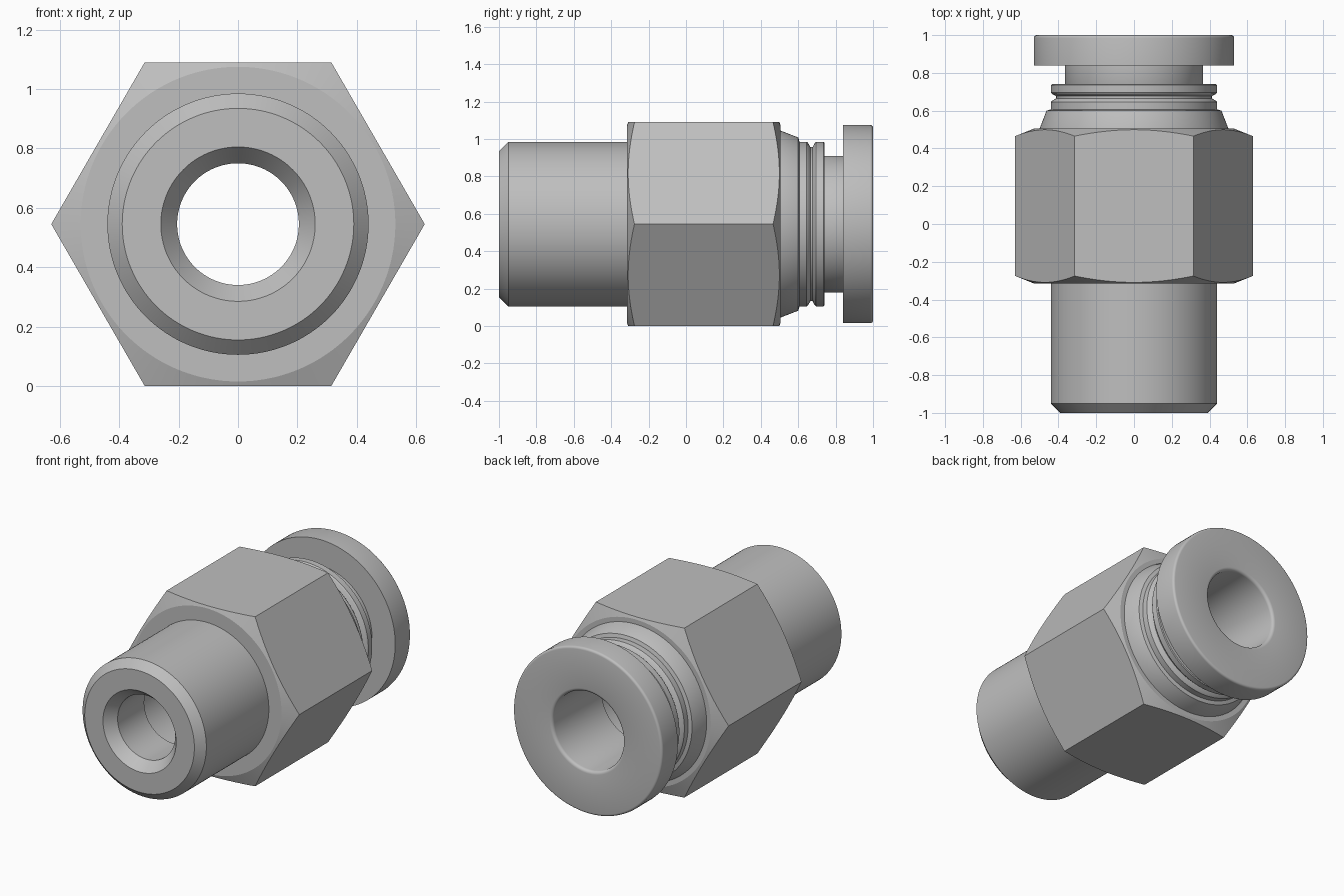
import bpy
import bmesh
import math

AXIS_Z = 0.545  # height of the bore axis

old = bpy.data.objects.get("Cube")
if old:
    bpy.data.objects.remove(old, do_unlink=True)

metal = bpy.data.materials.new("satin_grey_metal")
metal.use_nodes = True
grey = (0.52, 0.52, 0.52, 1)
metal.diffuse_color = grey
metal.node_tree.nodes["Principled BSDF"].inputs["Base Color"].default_value = grey


def lathe(name, profile, sides=128):
    """Turn a closed (radius, y) profile about the bore axis."""
    bm = bmesh.new()
    rings = []
    for i in range(sides):
        a = 2 * math.pi * i / sides
        rings.append([bm.verts.new((r * math.cos(a), y, AXIS_Z + r * math.sin(a)))
                      for r, y in profile])
    count = len(profile)
    for i in range(sides):
        a, b = rings[i], rings[(i + 1) % sides]
        for j in range(count):
            k = (j + 1) % count
            bm.faces.new((a[j], a[k], b[k], b[j]))
    bmesh.ops.recalc_face_normals(bm, faces=bm.faces)
    mesh = bpy.data.meshes.new(name)
    bm.to_mesh(mesh)
    bm.free()
    mesh.materials.append(metal)
    obj = bpy.data.objects.new(name, mesh)
    bpy.context.collection.objects.link(obj)
    return obj


def select_only(obj):
    bpy.ops.object.select_all(action='DESELECT')
    obj.select_set(True)
    bpy.context.view_layer.objects.active = obj


def smooth(obj, degrees):
    select_only(obj)
    bpy.ops.object.shade_smooth_by_angle(angle=math.radians(degrees))


def fillet(r, y, size, start, steps=4):
    """Quarter-circle corner points around a centre."""
    return [(r + size * math.cos(start + t * math.pi / 2 / steps),
             y + size * math.sin(start + t * math.pi / 2 / steps))
            for t in range(steps + 1)]


# Stem, shoulder cone and grooved socket, with a stepped bore
body = lathe("body", [
    (0.26, -1), (0.39, -1), (0.44, -0.95), (0.44, 0.3), (0.5, 0.3),
    (0.5, 0.505), (0.463, 0.6), (0.44, 0.607), (0.44, 0.645), (0.435, 0.652),
    (0.412, 0.665), (0.412, 0.677), (0.435, 0.689), (0.44, 0.696),
    (0.44, 0.735), (0.435, 0.74), (0.34, 0.74), (0.34, 0.5), (0.26, 0.5),
    (0.26, -0.66), (0.205, -0.66), (0.205, -0.93)])
smooth(body, 25)

# Push-in release collar with rounded rims
collar = lathe("release_collar",
               [(0.25, 0.5), (0.365, 0.72), (0.365, 0.84), (0.53, 0.84)]
               + fillet(0.515, 0.985, 0.015, 0)
               + fillet(0.27, 0.98, 0.02, math.pi / 2))
smooth(collar, 30)

# Hexagonal nut: a six-sided ring trimmed by a turned chamfer shape
nut = lathe("hex_nut", [(0.3, -0.4), (0.629, -0.4), (0.629, 0.6), (0.3, 0.6)], 6)
trim = lathe("chamfer_trim", [
    (0.42, -0.315), (0.53, -0.315), (0.70, -0.247),
    (0.70, 0.437), (0.53, 0.505), (0.42, 0.505)], 192)
trim.hide_render = True
cut = nut.modifiers.new("chamfer", 'BOOLEAN')
cut.operation = 'INTERSECT'
cut.solver = 'EXACT'
cut.object = trim
select_only(nut)
bpy.ops.object.modifier_apply(modifier=cut.name)
bpy.data.objects.remove(trim, do_unlink=True)
smooth(nut, 15)
